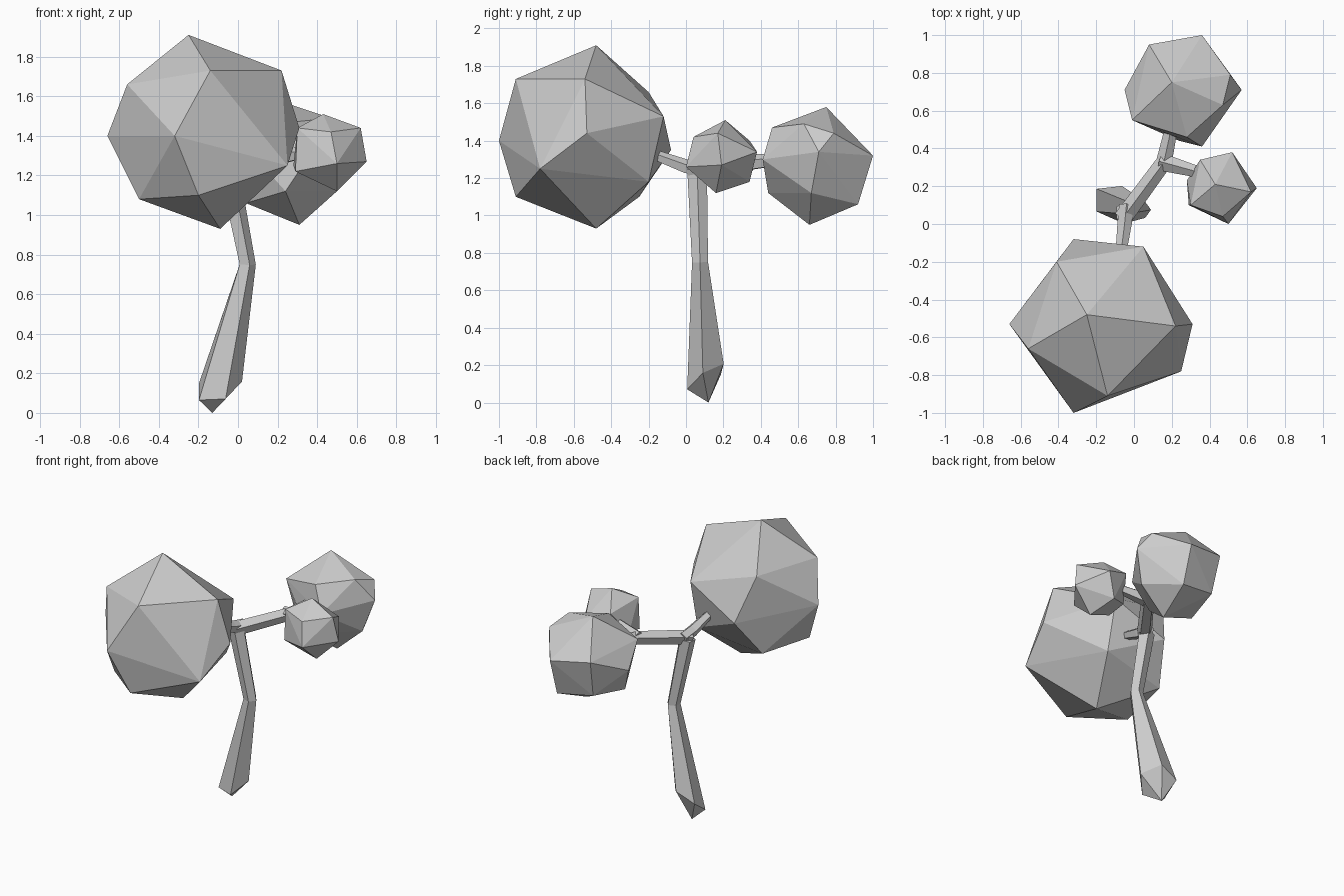
import bpy
import bmesh
import math
from mathutils import Vector

cube = bpy.data.objects.get("Cube")
if cube:
    bpy.data.objects.remove(cube, do_unlink=True)

grey = bpy.data.materials.new("plain grey")
grey.use_nodes = True
colour = (0.6, 0.6, 0.6, 1)
grey.diffuse_color = colour
grey.node_tree.nodes["Principled BSDF"].inputs["Base Color"].default_value = colour


def finish(name, bm):
    """Turn a bmesh into a flat shaded grey object."""
    bmesh.ops.recalc_face_normals(bm, faces=bm.faces[:])
    mesh = bpy.data.meshes.new(name)
    bm.to_mesh(mesh)
    bm.free()
    mesh.materials.append(grey)
    obj = bpy.data.objects.new(name, mesh)
    bpy.context.collection.objects.link(obj)
    return obj


def foliage(name, corners):
    """Faceted clump: the convex hull of its corners, in hundredths."""
    bm = bmesh.new()
    for corner in corners:
        bm.verts.new(Vector(corner) / 100)
    hull = bmesh.ops.convex_hull(bm, input=bm.verts[:])
    loose = [v for v in hull["geom_interior"] if isinstance(v, bmesh.types.BMVert)]
    bmesh.ops.delete(bm, geom=loose, context="VERTS")
    return finish(name, bm)


def limb(name, path, reference, sides=5, tip=None, first_normal=None):
    """Tapered tube through (centre, radius) stations, with an optional pointed start."""
    bm = bmesh.new()
    centres = [Vector(centre) for centre, radius in path]
    rings = []
    for i, (centre, radius) in enumerate(path):
        before, after = centres[max(i - 1, 0)], centres[min(i + 1, len(path) - 1)]
        normal = (after - centres[i]).normalized() + (centres[i] - before).normalized()
        if i == 0 and first_normal:
            normal = Vector(first_normal)
        normal.normalize()
        u = Vector(reference)
        u = (u - normal * u.dot(normal)).normalized()
        v = normal.cross(u)
        ring = []
        for k in range(sides):
            angle = math.tau * k / sides
            offset = u * math.cos(angle) + v * math.sin(angle)
            ring.append(bm.verts.new(centres[i] + offset * radius))
        rings.append(ring)
    for low, high in zip(rings, rings[1:]):
        for k in range(sides):
            n = (k + 1) % sides
            bm.faces.new((low[k], low[n], high[n], high[k]))
    bm.faces.new(rings[-1])
    if tip:
        point = bm.verts.new(tip)
        for k in range(sides):
            bm.faces.new((point, rings[0][(k + 1) % sides], rings[0][k]))
    else:
        bm.faces.new(rings[0][::-1])
    return finish(name, bm)


# Leaning trunk with a pointed foot
limb("trunk", [((-0.1, 0.11, 0.13), 0.125),
               ((0.045, 0.075, 0.75), 0.045),
               ((-0.05, 0.06, 1.23), 0.055)],
     reference=(1, 0, 0), tip=(-0.13, 0.12, 0), first_normal=(-0.35, -0.7, 1))

# Branches reaching into each clump
limb("front_branch", [((-0.04, 0.1, 1.24), 0.04),
                      ((-0.05, 0, 1.26), 0.04),
                      ((-0.07, -0.16, 1.32), 0.03)], reference=(0, 0, 1))
limb("back_branch", [((-0.06, 0.03, 1.23), 0.05),
                     ((0.16, 0.33, 1.28), 0.045),
                     ((0.2, 0.52, 1.3), 0.035)], reference=(0, 0, 1))
limb("side_branch", [((0.14, 0.33, 1.28), 0.05),
                     ((0.36, 0.27, 1.32), 0.03)], reference=(0, 0, 1))

# Large clump at the front
foliage("front_foliage", [
    (-25, -48, 191), (22, -54, 173), (-14, -91, 173), (-56, -66, 166),
    (-41, -20, 166), (5, -12, 153), (-32, -100, 140), (-66, -53, 140),
    (31, -53, 144), (25, -78, 125), (-32, -8, 135), (-50, -66, 108),
    (-20, -91, 110), (-9, -48, 93), (5, -20, 118), (-42, -25, 110)])

# Medium clump at the back
foliage("back_foliage", [
    (20, 75, 158), (47, 63, 149), (28, 46, 147), (51, 79, 144),
    (57, 71, 134), (36, 100, 132), (36, 41, 130), (8, 95, 136),
    (-5, 71, 125), (-1, 55, 140), (50, 67, 112), (24, 44, 112),
    (36, 92, 106), (31, 66, 95), (4, 62, 106), (10, 89, 110)])

# Small clump at the left side
foliage("side_foliage", [
    (43, 21, 151), (62, 17, 144), (65, 19, 127), (50, 0, 126),
    (47, 4, 142), (30, 10, 144), (52, 38, 134), (35, 34, 140),
    (28, 23, 125), (29, 10, 122), (50, 16, 112), (45, 34, 118)])
